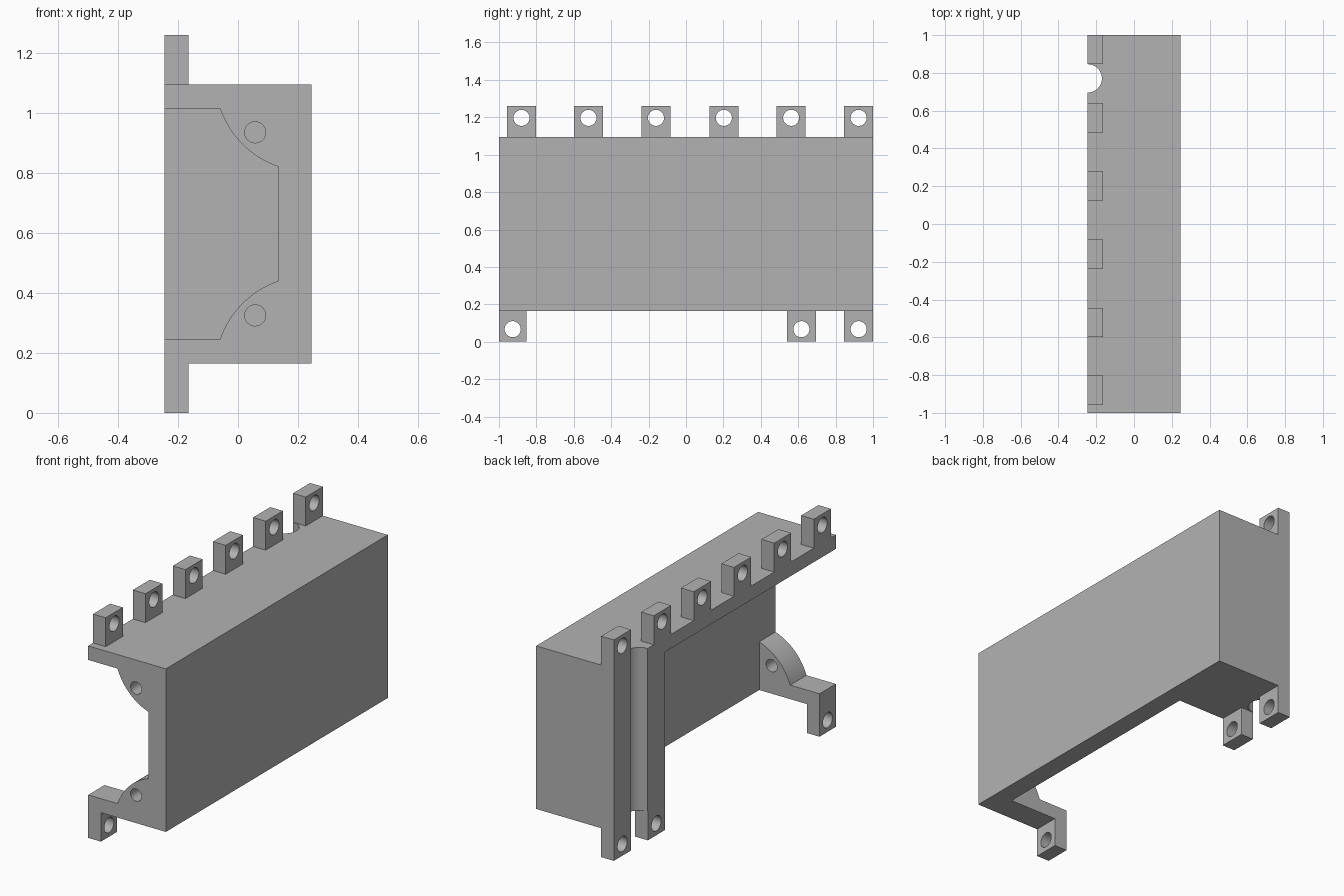
import bpy, bmesh, math
from mathutils import Matrix, Vector

cube = bpy.data.objects.get("Cube")
if cube:
    bpy.data.objects.remove(cube, do_unlink=True)

grey = bpy.data.materials.new("plain grey")
grey.use_nodes = True
grey.diffuse_color = (0.45, 0.45, 0.45, 1)
grey.node_tree.nodes["Principled BSDF"].inputs["Base Color"].default_value = (0.45, 0.45, 0.45, 1)

BACK, FRONT = -0.245, 0.245        # depth of the housing along x
TAB_X = -0.165
LOW, HIGH, TOP = 0.165, 1.095, 1.26
MID = (LOW + HIGH) / 2
INNER, CEILING = 0.135, 1.015      # inner faces of the side and top walls
FRAME_Y, BLOCK_Y = -0.853, 0.54    # end frame and solid end block


def finish(name, bm):
    bmesh.ops.recalc_face_normals(bm, faces=bm.faces[:])
    mesh = bpy.data.meshes.new(name)
    bm.to_mesh(mesh)
    bm.free()
    mesh.materials.append(grey)
    obj = bpy.data.objects.new(name, mesh)
    bpy.context.collection.objects.link(obj)
    return obj


def box(name, x, y, z):
    bm = bmesh.new()
    bmesh.ops.create_cube(bm, size=1)
    for v in bm.verts:
        v.co = Vector([(a + b) / 2 + c * (b - a) for (a, b), c in zip((x, y, z), v.co)])
    return finish(name, bm)


def cylinder(name, centre, radius, length, axis):
    bm = bmesh.new()
    turn = Vector((0, 0, 1)).rotation_difference(Vector(axis)).to_matrix().to_4x4()
    bmesh.ops.create_cone(bm, cap_ends=True, segments=48, radius1=radius, radius2=radius,
                          depth=length, matrix=Matrix.Translation(centre) @ turn)
    return finish(name, bm)


def prism(name, profile, y0, y1):
    bm = bmesh.new()
    face = bm.faces.new([bm.verts.new((x, y0, z)) for x, z in profile])
    new = bmesh.ops.extrude_face_region(bm, geom=[face])["geom"]
    bmesh.ops.translate(bm, vec=(0, y1 - y0, 0),
                        verts=[g for g in new if isinstance(g, bmesh.types.BMVert)])
    return finish(name, bm)


def combine(target, tool, operation):
    tool.hide_render = True
    mod = target.modifiers.new(operation.lower(), "BOOLEAN")
    mod.object, mod.operation, mod.solver = tool, operation, "EXACT"
    bpy.context.view_layer.objects.active = target
    bpy.ops.object.modifier_apply(modifier=mod.name)
    bpy.data.objects.remove(tool, do_unlink=True)


# Main block, hollowed from the back and underside
housing = box("housing", (BACK, FRONT), (-1, 1), (LOW, HIGH))
combine(housing, box("cavity", (-0.5, INNER), (FRAME_Y, BLOCK_Y), (-0.1, CEILING)), "DIFFERENCE")

# Opening through the end frame, with rounded corner gussets
start, end = Vector((-0.06, CEILING)), Vector((INNER, 0.82))
chord, sag = (end - start).length, 0.032
radius = chord ** 2 / (8 * sag) + sag / 2
outward = Vector((1, 1)).normalized()
centre = (start + end) / 2 + outward * (radius - sag)
half = math.asin(chord / 2 / radius)
arc = []
for i in range(17):
    a = math.radians(225) - half + 2 * half * i / 16
    arc.append((centre.x + radius * math.cos(a), centre.y + radius * math.sin(a)))
arc[0], arc[-1] = tuple(start), tuple(end)
upper = [(-0.5, CEILING)] + arc
lower = [(x, 2 * MID - z) for x, z in reversed(upper)]
combine(housing, prism("end_opening", upper + lower, -1.2, -0.5), "DIFFERENCE")

# Mounting tabs along the top and bottom
top_tabs = [(-0.957, -0.802), (-0.598, -0.445), (-0.238, -0.083),
            (0.125, 0.28), (0.485, 0.64), (0.846, 1)]
bottom_tabs = [(-1, FRAME_Y), (BLOCK_Y, 0.694), (0.846, 1)]
for y in top_tabs:
    combine(housing, box("top_tab", (BACK, TAB_X), y, (HIGH - 0.04, TOP)), "UNION")
for y in bottom_tabs:
    combine(housing, box("bottom_tab", (BACK, TAB_X), y, (0, LOW + 0.04)), "UNION")

# Screw holes through the tabs
holes = [(sum(y) / 2, 1.197) for y in top_tabs] + [(sum(y) / 2, 0.067) for y in bottom_tabs]
for y, z in holes:
    combine(housing, cylinder("tab_hole", (-0.205, y, z), 0.043, 0.3, (1, 0, 0)), "DIFFERENCE")

# Holes through the corner gussets
for z in (MID + 0.305, MID - 0.305):
    combine(housing, cylinder("gusset_hole", (0.057, -0.93, z), 0.035, 0.4, (0, 1, 0)), "DIFFERENCE")

# Round groove running up the end block
combine(housing, cylinder("groove", (BACK, 0.771, MID), 0.075, 1.1, (0, 0, 1)), "DIFFERENCE")

bpy.ops.object.select_all(action="DESELECT")
housing.select_set(True)
bpy.context.view_layer.objects.active = housing
bpy.ops.object.shade_smooth_by_angle(angle=math.radians(30))
